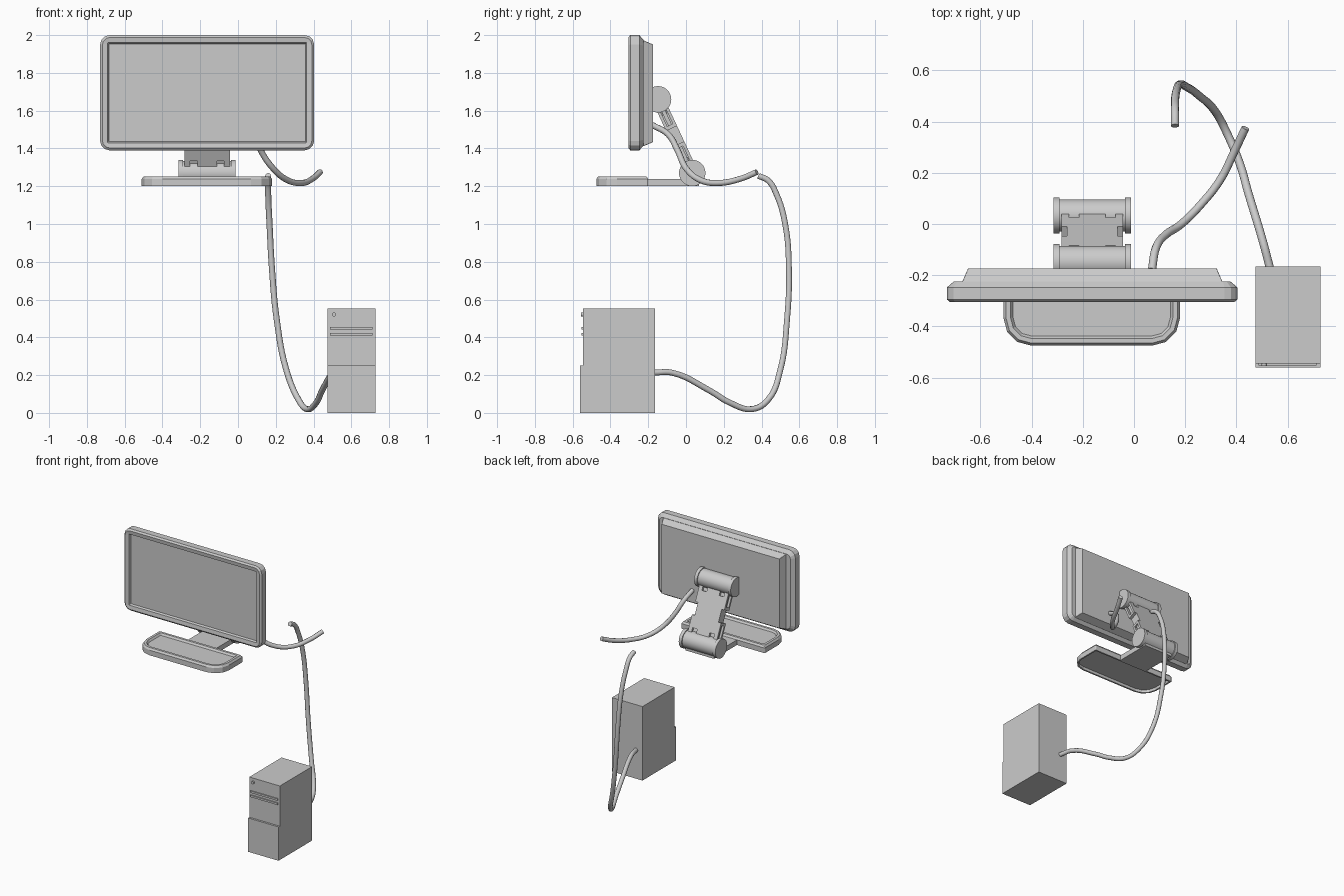
import bpy, bmesh, math
from mathutils import Vector, Matrix

cube = bpy.data.objects.get("Cube")
if cube:
    bpy.data.objects.remove(cube, do_unlink=True)

gray = bpy.data.materials.new("light_gray")
gray.use_nodes = True
COL = (0.6, 0.6, 0.6, 1)
gray.diffuse_color = COL
gray.node_tree.nodes["Principled BSDF"].inputs["Base Color"].default_value = COL


def finish(name, bm, smooth=False):
    bmesh.ops.recalc_face_normals(bm, faces=bm.faces)
    me = bpy.data.meshes.new(name)
    bm.to_mesh(me)
    bm.free()
    me.materials.append(gray)
    ob = bpy.data.objects.new(name, me)
    bpy.context.collection.objects.link(ob)
    if smooth:
        bpy.ops.object.select_all(action='DESELECT')
        ob.select_set(True)
        bpy.context.view_layer.objects.active = ob
        bpy.ops.object.shade_smooth_by_angle(angle=math.radians(40))
    return ob


def rounded(x0, x1, v0, v1, r_low, r_high, seg=3):
    """Rounded rectangle outline, with separate low and high corner radii."""
    pts = []
    for sx, sv, start in ((1, 1, 0), (-1, 1, 90), (-1, -1, 180), (1, -1, 270)):
        r = r_high if sv > 0 else r_low
        cx = x1 - r if sx > 0 else x0 + r
        cv = v1 - r if sv > 0 else v0 + r
        for i in range(seg + 1):
            a = math.radians(start + 90 * i / seg)
            pts.append((cx + r * math.cos(a), cv + r * math.sin(a)))
    return pts


def loft(name, rings):
    """Bridge equal rings of 3D points and cap both ends."""
    bm = bmesh.new()
    vs = [[bm.verts.new(p) for p in ring] for ring in rings]
    n = len(vs[0])
    for a, b in zip(vs, vs[1:]):
        for i in range(n):
            j = (i + 1) % n
            bm.faces.new((a[i], a[j], b[j], b[i]))
    bm.faces.new(vs[0])
    bm.faces.new(vs[-1])
    return finish(name, bm)


def box(name, lo, hi, mat=Matrix()):
    lo, hi = Vector(lo), Vector(hi)
    bm = bmesh.new()
    bmesh.ops.create_cube(bm, size=1)
    for v in bm.verts:
        v.co = mat @ ((lo + hi) / 2 + v.co * (hi - lo))
    return finish(name, bm)


def cylinder(name, center, r, length, axis='Y', seg=32):
    bm = bmesh.new()
    bmesh.ops.create_cone(bm, cap_ends=True, segments=seg, radius1=r, radius2=r, depth=length)
    bm.transform(Matrix.Translation(center) @ Matrix.Rotation(math.pi / 2, 4, axis))
    return finish(name, bm, True)


# Monitor: recessed screen, rounded bezel, tapered back
def panel(y, inset, r):
    return [(x, y, z) for x, z in rounded(-0.73 + inset, 0.403 - inset, 1.39 + inset, 2.0 - inset, r, r)]


loft("monitor_bezel", [panel(-0.285, 0.046, 0.003), panel(-0.301, 0.04, 0.003),
                       panel(-0.305, 0.012, 0.04), panel(-0.295, 0, 0.05),
                       panel(-0.247, 0, 0.05), panel(-0.225, 0.026, 0.03)])
loft("monitor_back", [
    [(x, y, z) for x, z in rounded(-0.67 + i, 0.345 - i, 1.412 + i, 1.972 - i, 0.003, 0.003)]
    for y, i in ((-0.24, 0), (-0.225, 0), (-0.174, 0.022))])


# Stand base: rimmed tray on top, hollow underneath
def tray(z, i):
    return [(x, y, z) for x, y in rounded(-0.51 + i, 0.18 - i, -0.475 + i, -0.2 - i, 0.11 - i, 0.006)]


loft("stand_base", [tray(1.22, 0.014), tray(1.2, 0.012), tray(1.2, 0), tray(1.238, 0),
                    tray(1.252, 0.01), tray(1.252, 0.028), tray(1.238, 0.038)])
box("stand_neck", (-0.28, -0.21, 1.2), (-0.045, 0.07, 1.238))

# Hinges: drum with wider end caps
MID = -0.163
for label, y, z in (("lower", 0.033, 1.27), ("upper", -0.148, 1.66)):
    cylinder(label + "_hinge_drum", (MID, y, z), 0.063, 0.27)
    for side, s in (("left", 1), ("right", -1)):
        cylinder(f"{label}_hinge_cap_{side}", (MID + s * 0.139, y, z), 0.07, 0.024)

# Tilted arm between the hinges, built along its own z axis
low, high = Vector((MID, 0.033, 1.27)), Vector((MID, -0.148, 1.66))
d = high - low
L = d.length
frame = Matrix.Translation((low + high) / 2) @ Matrix.Rotation(math.atan2(-d.y, d.z), 4, 'X')
box("arm_plate", (-0.098, -0.032, -0.13), (0.098, 0.032, 0.13), frame)
box("arm_tongue", (-0.052, -0.032, -L / 2), (0.052, 0.032, L / 2), frame)
box("arm_core", (-0.09, -0.014, -L / 2), (0.09, 0.014, L / 2), frame)
for side, s in (("left", 1), ("right", -1)):
    for end, e in (("upper", 1), ("lower", -1)):
        xs = sorted((s * 0.09, s * 0.12))
        for k, t in (("front", -0.024), ("back", 0.024)):
            zs = sorted((e * 0.045, e * 0.17))
            box(f"{end}_bracket_{side}_{k}", (xs[0], t - 0.008, zs[0]), (xs[1], t + 0.008, zs[1]), frame)
        zs = sorted((e * 0.045, e * 0.065))
        box(f"{end}_bracket_{side}_end", (xs[0], -0.03, zs[0]), (xs[1], 0.03, zs[1]), frame)
        xs = sorted((s * 0.09, s * 0.108))
        zs = sorted((e * 0.05, e * 0.19))
        box(f"{end}_bracket_{side}_web", (xs[0], -0.01, zs[0]), (xs[1], 0.01, zs[1]), frame)

# Computer tower with a stepped front, drive strips and button
box("tower_body", (0.475, -0.545, 0), (0.727, -0.165, 0.552))
box("tower_lower_front", (0.475, -0.56, 0), (0.727, -0.54, 0.252))
for i, z in enumerate((0.448, 0.416)):
    box(f"drive_strip_{i + 1}", (0.486, -0.553, z - 0.007), (0.712, -0.54, z + 0.007))
cylinder("power_button", (0.508, -0.548, 0.521), 0.011, 0.014, 'X', 12)


# Cables
def cable(name, pts):
    cu = bpy.data.curves.new(name, 'CURVE')
    cu.dimensions = '3D'
    cu.bevel_depth = 0.016
    cu.bevel_resolution = 3
    cu.use_fill_caps = True
    cu.resolution_u = 6
    sp = cu.splines.new('BEZIER')
    sp.bezier_points.add(len(pts) - 1)
    for bp, p in zip(sp.bezier_points, pts):
        bp.co = p
        bp.handle_left_type = bp.handle_right_type = 'AUTO'
    cu.materials.append(gray)
    bpy.context.collection.objects.link(bpy.data.objects.new(name, cu))


cable("monitor_cable", [(.07, -.18, 1.525), (.085, -.095, 1.475), (.12, -.045, 1.39),
                        (.185, 0, 1.295), (.26, .075, 1.233), (.335, .17, 1.217),
                        (.395, .29, 1.24), (.435, .375, 1.275)])
cable("tower_cable", [(.53, -.17, .213), (.505, -.075, .213), (.445, .125, .118),
                      (.415, .23, .055), (.365, .35, .02), (.32, .435, .07),
                      (.255, .5, .23), (.205, .535, .495), (.18, .545, .76),
                      (.167, .525, 1.0), (.16, .48, 1.155), (.16, .435, 1.23),
                      (.16, .383, 1.255)])
